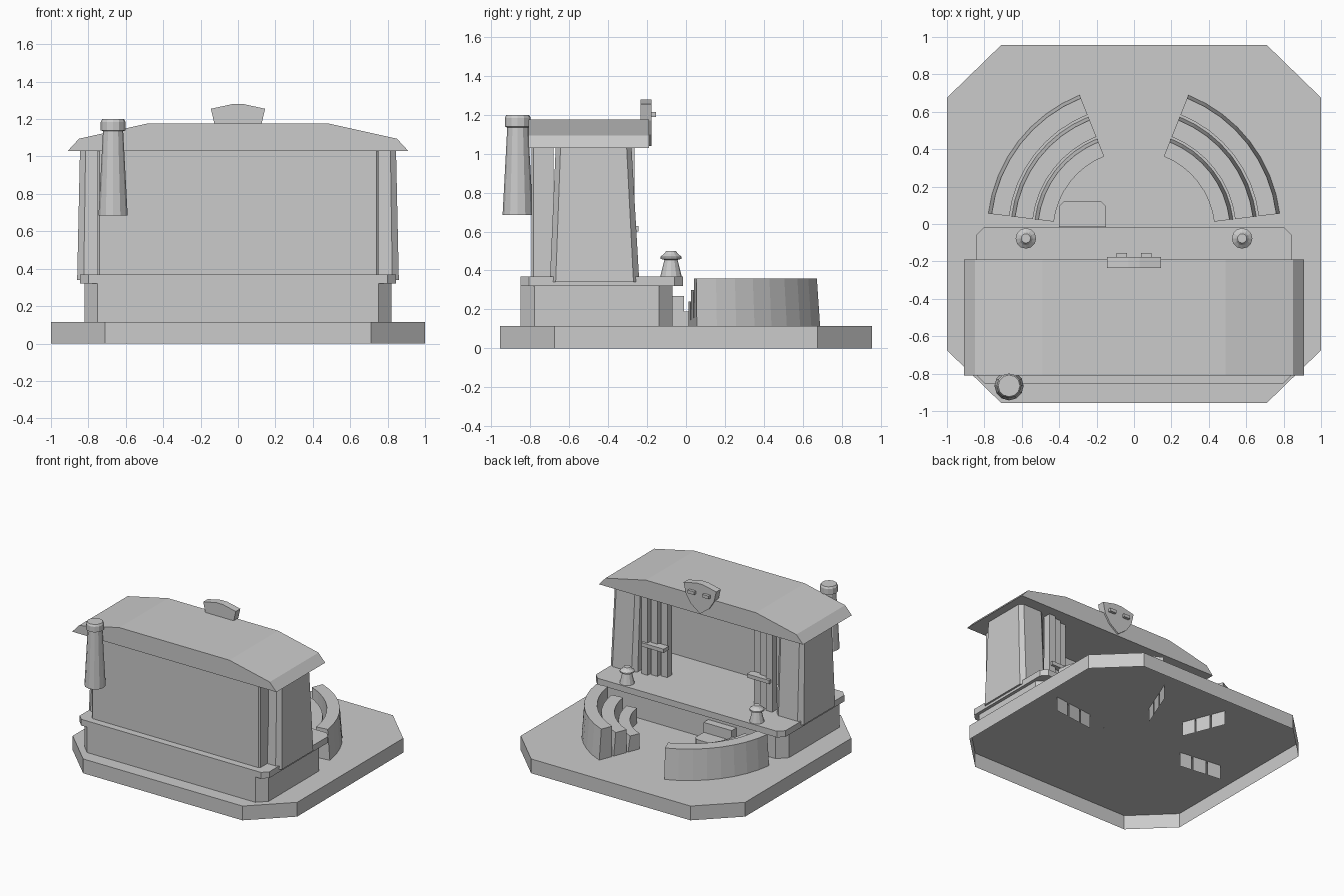
import bpy, bmesh
from math import cos, sin, pi, radians
from mathutils import Vector

cube = bpy.data.objects.get("Cube")
if cube:
    bpy.data.objects.remove(cube, do_unlink=True)

grey = bpy.data.materials.new("plain_grey")
grey.use_nodes = True
colour = (0.6, 0.6, 0.6, 1)
grey.diffuse_color = colour
grey.node_tree.nodes["Principled BSDF"].inputs["Base Color"].default_value = colour


def finish(name, bm, normals=True):
    if normals:
        bmesh.ops.recalc_face_normals(bm, faces=bm.faces)
    mesh = bpy.data.meshes.new(name)
    bm.to_mesh(mesh)
    bm.free()
    mesh.materials.append(grey)
    ob = bpy.data.objects.new(name, mesh)
    bpy.context.scene.collection.objects.link(ob)
    return ob


def loft(name, rings, bottom=True):
    """Skin between matching rings of points and cap the ends."""
    bm = bmesh.new()
    loops = [[bm.verts.new(p) for p in ring] for ring in rings]
    n = len(loops[0])
    for a, b in zip(loops, loops[1:]):
        for i in range(n):
            j = (i + 1) % n
            bm.faces.new((a[i], a[j], b[j], b[i]))
    bm.faces.new(loops[-1])
    if bottom:
        bm.faces.new(loops[0][::-1])
    return finish(name, bm)


def chamfered(x0, x1, y0, y1, front, back):
    """Rectangle outline with cut corners; front and back are (x, y) cuts."""
    (fx, fy), (bx, by) = front, back
    return [(x0 + fx, y0), (x1 - fx, y0), (x1, y0 + fy), (x1, y1 - by),
            (x1 - bx, y1), (x0 + bx, y1), (x0, y1 - by), (x0, y0 + fy)]


def prism(name, outline, z0, z1, bottom=True):
    return loft(name, [[(x, y, z) for x, y in outline] for z in (z0, z1)], bottom)


def box(name, x0, x1, y0, y1, z0, z1):
    return prism(name, [(x0, y0), (x1, y0), (x1, y1), (x0, y1)], z0, z1)


def extrude_y(name, profile, y0, y1):
    return loft(name, [[(x, y, z) for x, z in profile] for y in (y0, y1)])


def turned(name, x, y, profile, sides=12):
    turn = 2 * pi / sides
    return loft(name, [[(x + r * cos(i * turn), y + r * sin(i * turn), z)
                        for i in range(sides)] for r, z in profile])


# Ground slab, open underneath
GROUND = 0.115
prism("ground_slab", chamfered(-1, 1, -0.957, 0.957, (0.29, 0.282), (0.29, 0.282)),
      0, GROUND, bottom=False)

# Stage plinth and floor
FLOOR = 0.37
prism("stage_plinth", chamfered(-0.82, 0.82, -0.85, -0.07, (0.07, 0.07), (0.07, 0.07)),
      GROUND, 0.32)
prism("stage_floor", chamfered(-0.845, 0.845, -0.852, -0.015, (0.045, 0.045), (0.045, 0.045)),
      0.32, FLOOR)

# Steps up to the stage
prism("lower_step", chamfered(-0.4, -0.15, -0.07, 0.12, (0, 0.001), (0.025, 0.025)),
      GROUND, 0.19)
box("upper_step", -0.4, -0.15, -0.07, -0.01, GROUND, 0.27)

# Closed wall of the stage
EAVES = 1.03
prism("stage_wall", chamfered(-0.75, 0.75, -0.795, -0.68, (0.01, 0.01), (0, 0.001)),
      FLOOR, EAVES)

# Roof with sloping ends
half = [(0.91, EAVES), (0.85, 1.095), (0.49, 1.175)]
extrude_y("roof", half + [(-x, z) for x, z in reversed(half)], -0.81, -0.19)

# Shield-shaped badge on the roof edge
half = [(0.08, 1.1), (0.125, 1.17), (0.145, 1.255), (0.03, 1.28)]
extrude_y("roof_badge", [(0, 1.04)] + half + [(-x, z) for x, z in reversed(half)],
          -0.235, -0.177)

for side, s in (("left", 1), ("right", -1)):
    # Tapered side wing with cut corners
    low = chamfered(0.62, 0.86, -0.7, -0.24, (0.035, 0.03), (0.035, 0.03))
    high = chamfered(0.62, 0.845, -0.67, -0.28, (0.03, 0.025), (0.03, 0.025))
    loft(side + "_wing", [[(s * x, y, z) for x, y in ring]
                          for ring, z in ((low, 0.34), (high, EAVES))])

    # Staggered upright slats with a cross bar
    for i in range(3):
        x, y = 0.555 - 0.07 * i, -0.285 - 0.025 * i
        box(f"{side}_slat_{i + 1}", *sorted((s * (x - 0.028), s * (x + 0.028))),
            y - 0.04, y + 0.02, FLOOR, EAVES)
    box(side + "_cross_bar", *sorted((s * 0.37, s * 0.57)), -0.31, -0.245, 0.6, 0.63)

    # Stage lamps and badge eyes
    turned(side + "_stage_lamp", s * 0.578, -0.077,
           [(0.055, FLOOR), (0.034, 0.455), (0.055, 0.46), (0.055, 0.47),
            (0.036, 0.485), (0.025, 0.5)])
    box(side + "_badge_eye", s * 0.065 - 0.028, s * 0.065 + 0.028, -0.18, -0.155, 1.19, 1.215)

# Hanging horn at the corner
turned("corner_horn", -0.668, -0.865,
       [(0.078, 0.685), (0.054, 1.135), (0.066, 1.14), (0.066, 1.185), (0.058, 1.2)])


# Curved rows of seating with battered outer faces
def seat_row(name, s, r0, r1, top, steps=8):
    centre = Vector((0, -0.04, 0))
    rings = []
    for i in range(steps + 1):
        a = radians(7 + 61.3 * i / steps)
        ray = Vector((s * cos(a), sin(a), 0))
        rings.append([centre + ray * r + Vector((0, 0, z)) for r, z in
                      ((r0, GROUND), (r1, GROUND), (r1 - 0.018, top), (r0, top))])
    loft(name, rings)
    # End plates carried down through the slab
    bm = bmesh.new()
    for ring in (rings[0], rings[-1]):
        inner, outer = ring[:2]
        drop = Vector((0, 0, GROUND))
        bm.faces.new([bm.verts.new(p) for p in (inner, outer, outer - drop, inner - drop)])
    finish(name + "_footing", bm, normals=False)


rows = [(0.432, 0.533, 0.24), (0.545, 0.659, 0.3), (0.672, 0.785, 0.36)]
for side, s in (("left", 1), ("right", -1)):
    for i, (r0, r1, top) in enumerate(rows):
        seat_row(f"{side}_seat_row_{i + 1}", s, r0, r1, top)
